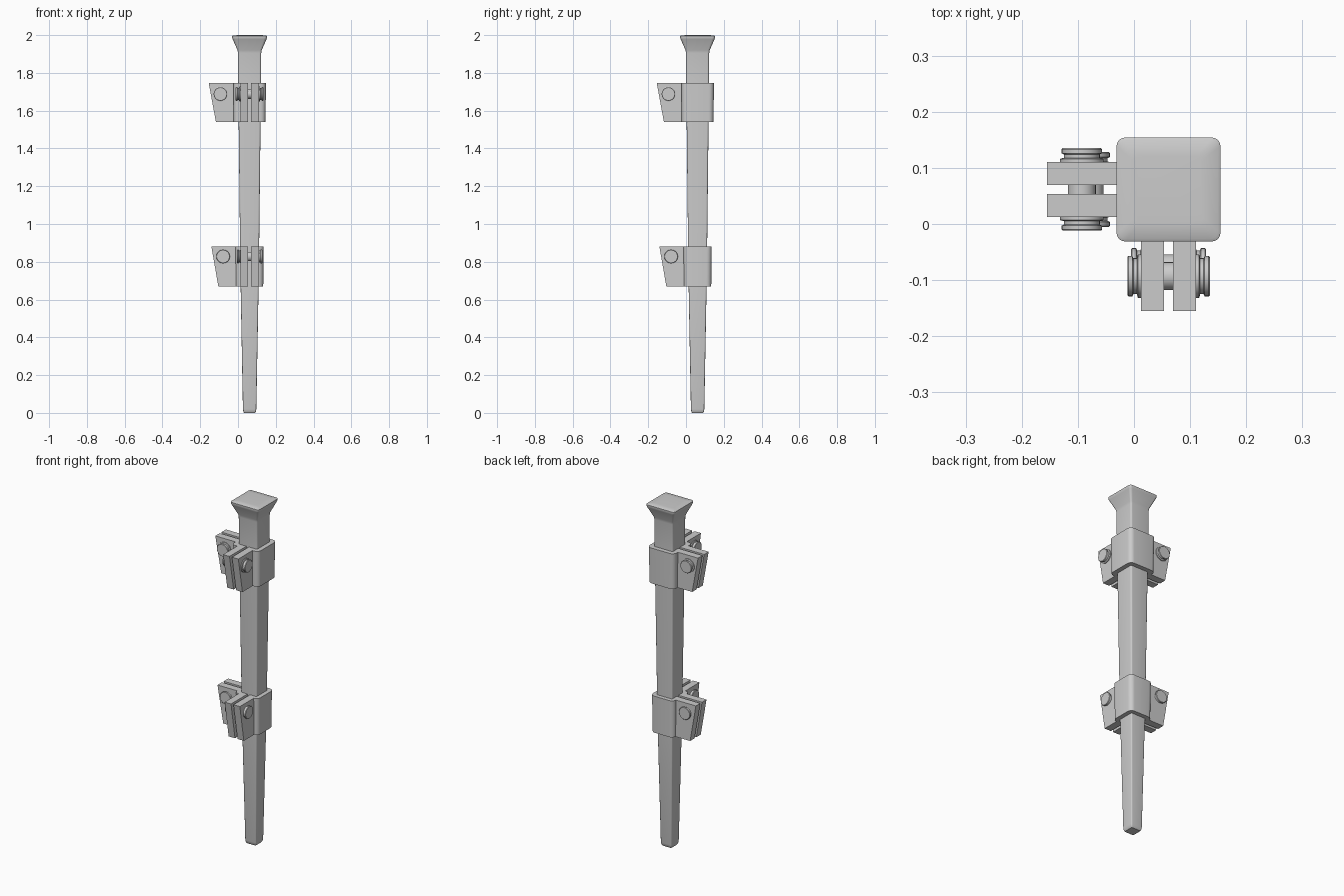
import bpy, bmesh, math
from mathutils import Vector, Matrix

if "Cube" in bpy.data.objects:
    bpy.data.objects.remove(bpy.data.objects["Cube"])

C = 0.0615  # post axis in x and y


def finish(name, bm, angle=32):
    bmesh.ops.recalc_face_normals(bm, faces=bm.faces)
    me = bpy.data.meshes.new(name)
    bm.to_mesh(me)
    bm.free()
    ob = bpy.data.objects.new(name, me)
    bpy.context.collection.objects.link(ob)
    bpy.ops.object.select_all(action='DESELECT')
    bpy.context.view_layer.objects.active = ob
    ob.select_set(True)
    bpy.ops.object.shade_smooth_by_angle(angle=math.radians(angle))
    return ob


def loft(name, loops, angle=32):
    """Skin a stack of equal-length point loops and cap both ends."""
    bm = bmesh.new()
    rings = [[bm.verts.new(p) for p in loop] for loop in loops]
    for a, b in zip(rings, rings[1:]):
        for i in range(len(a)):
            j = (i + 1) % len(a)
            bm.faces.new((a[i], a[j], b[j], b[i]))
    bm.faces.new(rings[0])
    bm.faces.new(rings[-1])
    return finish(name, bm, angle)


def arc(h, r, sx, sy, start, direction, n=5):
    """Rounded corner of a square with half width h."""
    k = h - r
    return [(sx * k + r * math.cos(a), sy * k + r * math.sin(a))
            for a in (math.radians(start + direction * 90 * i / n) for i in range(n + 1))]


def rounded_square(h, r):
    return (arc(h, r, 1, 1, 0, 1) + arc(h, r, -1, 1, 90, 1)
            + arc(h, r, -1, -1, 180, 1) + arc(h, r, 1, -1, 270, 1))


def at(points, z):
    return [(x + C, y + C, z) for x, y in points]


# tapered post with flared head
sections = [(0, .029), (.006, .033), (.02, .0355), (.75, .049), (1.54, .058),
            (1.75, .0605), (1.905, .0615), (1.92, .064), (1.978, .0895),
            (1.986, .0925), (1.995, .0925), (1.998, .088), (2.0, .06)]
loft("post", [at(rounded_square(h, h * .16), z) for z, h in sections])

GAP, FIN = .008, .049  # inner and outer faces of the clamp plates


def small_outline(h, i, t):
    side = [(-i, -GAP), (-t, -GAP), (-t, -FIN), (-h, -FIN)]
    return (side + arc(h, .022, -1, -1, 180, 1)
            + [(y, x) for x, y in reversed(side)] + [(-i, -i)])


def large_outline(h, i, t):
    return ([(-i, GAP), (-t, GAP), (-t, FIN), (-h, FIN)]
            + arc(h, .026, -1, 1, 180, -1) + arc(h, .026, 1, 1, 90, -1)
            + arc(h, .026, 1, -1, 0, -1)
            + [(FIN, -h), (FIN, -t), (GAP, -t), (GAP, -i), (i, -i), (i, i), (-i, i)])


def bolt(name, pos, axis, end):
    """Lathed through-bolt with grooved heads on both ends."""
    half = [(.025, 0), (.025, .046), (.039, .046), (.039, end - .019),
            (.032, end - .017), (.032, end - .011), (.036, end - .009),
            (.036, end - .002), (.034, end)]
    profile = [(r, -d) for r, d in reversed(half)] + half[1:]
    n = 28
    rot = Matrix.Rotation(math.pi / 2, 4, 'Y' if axis == 'x' else 'X')
    loops = [[Vector(pos) + rot @ Vector((r * math.cos(2 * math.pi * i / n),
                                          r * math.sin(2 * math.pi * i / n), d))
              for i in range(n)] for r, d in profile]
    loft(name, loops)


# two split clamps, each with two pairs of slanted plates and two bolts
for label, z0, z1, h0, h1, t0, t1, inner, bx, bz, end in [
        ("upper", 1.54, 1.747, .084, .0865, .117, .155, .056, -.093, 1.688, .0735),
        ("lower", .668, .882, .072, .0745, .104, .141, .047, -.079, .828, .067)]:
    for kind, outline in (("corner", small_outline), ("wrap", large_outline)):
        loft(f"{label}_clamp_{kind}", [at(outline(h0, inner, t0 + C), z0),
                                       at(outline(h1, inner, t1 + C), z1)])
    bolt(f"{label}_side_bolt", (bx, C, bz), 'y', end)
    bolt(f"{label}_front_bolt", (C, bx, bz), 'x', end)
